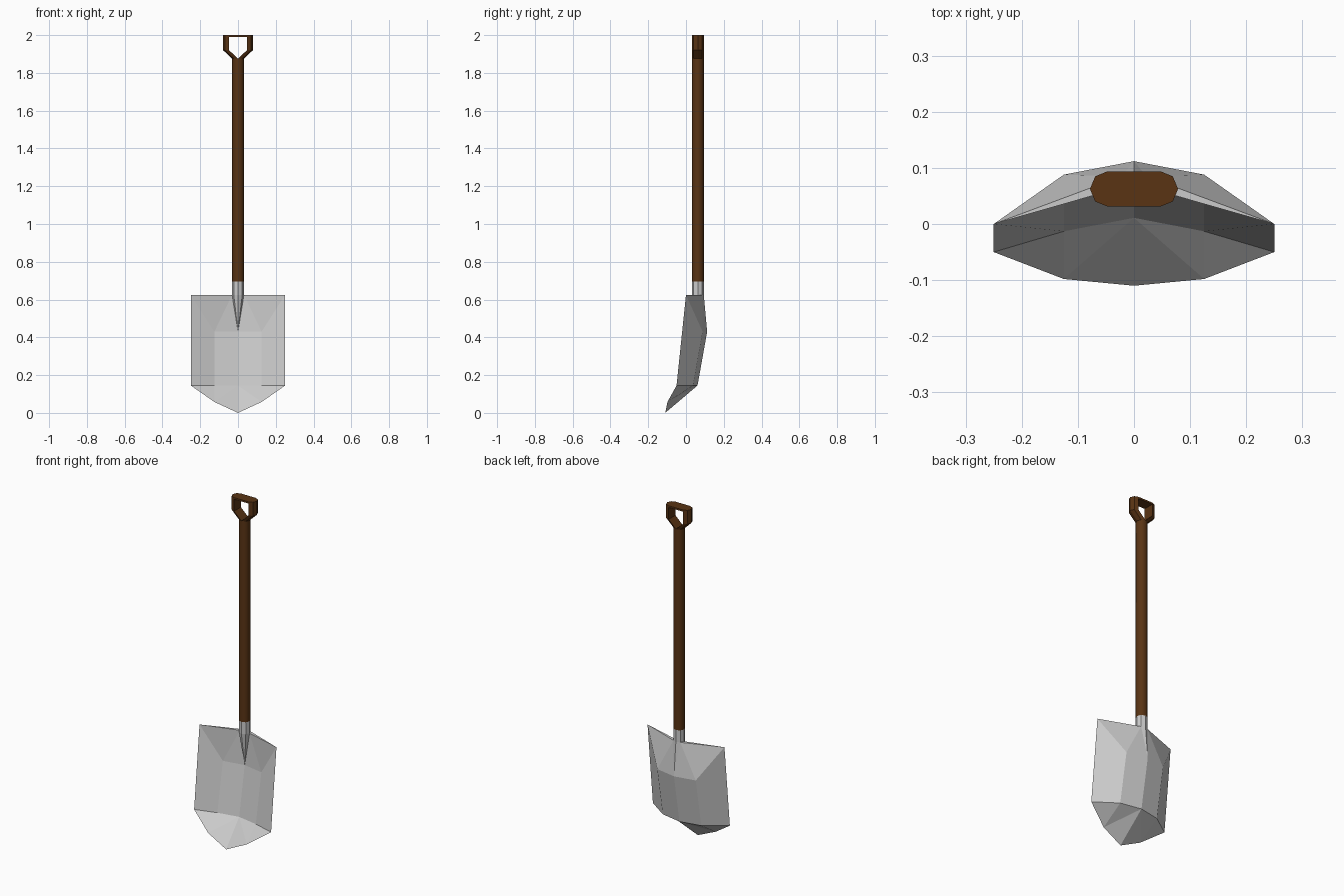
import bpy, bmesh, math
from mathutils import Vector

if "Cube" in bpy.data.objects:
    bpy.data.objects.remove(bpy.data.objects["Cube"])

CY, R = 0.0625, 0.0315   # shaft axis and radius


def ring(i, z, dx=0.0):
    """Point i of the octagonal section, half circle on the +x side (0 = back, 4 = front)."""
    a = math.radians(90 - 45 * i)
    return (R * math.cos(a) + dx, CY + R * math.sin(a), z)


def mirrored_object(name, polys, mat=None, smooth=None):
    """Build half a part from polygons and mirror it across x = 0."""
    bm = bmesh.new()
    for s in (1, -1):
        for p in polys:
            bm.faces.new([bm.verts.new((s * x, y, z)) for x, y, z in p])
    bmesh.ops.remove_doubles(bm, verts=bm.verts, dist=1e-4)
    bmesh.ops.recalc_face_normals(bm, faces=bm.faces)
    me = bpy.data.meshes.new(name)
    bm.to_mesh(me)
    bm.free()
    ob = bpy.data.objects.new(name, me)
    bpy.context.collection.objects.link(ob)
    if mat:
        me.materials.append(mat)
    if smooth:
        bpy.ops.object.select_all(action='DESELECT')
        ob.select_set(True)
        bpy.context.view_layer.objects.active = ob
        bpy.ops.object.shade_smooth_by_angle(angle=math.radians(smooth))
    return ob


def strip(z0, z1, dx0=0.0, dx1=0.0):
    """Outer wall of the half octagon between two levels."""
    return [[ring(i, z0, dx0), ring(i + 1, z0, dx0), ring(i + 1, z1, dx1), ring(i, z1, dx1)]
            for i in range(4)]


wood = bpy.data.materials.new("wood")
wood.diffuse_color = (0.10, 0.034, 0.007, 1)
wood.use_nodes = True
wood.node_tree.nodes["Principled BSDF"].inputs["Base Color"].default_value = wood.diffuse_color

# Blade: a wedge-sectioned scoop with a sharp rim, blended into the socket
ZT, ZM, ZL, ZS = 0.625, 0.43, 0.145, 0.695
corner, side = (0.25, 0, ZT), (0.25, -0.05, ZL)
rim, tip = (0.125, -0.098, 0.058), (0, -0.11, 0)
r = [ring(i, ZT) for i in range(5)]
polys = [[corner, r[2], r[1]]]                      # sloping top edge
for off, joints in ((0.0, (1, 0)), (-0.05, (2, 3, 4))):   # back skin, front skin
    a, b = (0.125, 0.088 + off, ZM), (0, 0.112 + off, ZM)
    c, d = (0.125, 0.037 + off, ZL), (0, 0.061 + off, ZL)
    j = r[joints[0]]
    polys += [[corner, side, c, a], [a, c, d, b], [corner, a, j], [a, b, j],
              [side, c, rim], [c, d, rim], [d, tip, rim]]
    polys += [[b, r[m], r[n]] for m, n in zip(joints, joints[1:])]
# Socket
polys += strip(ZT, ZS) + [[ring(i, ZS) for i in range(5)]]
mirrored_object("blade", polys)

# Shaft
Z1 = 1.875
mirrored_object("shaft", strip(ZS, Z1) + [[ring(i, ZS) for i in range(5)]], wood, 50)

# Grip: the shaft splits into two arms joined by a crossbar
ZB, ZI, ZE, DX = 1.92, 1.99, 2.0, 0.047
yb, yf = CY + R, CY - R
grip = strip(Z1, ZB, 0, DX) + strip(ZB, ZE, DX, DX)
grip += [[(0, yb, Z1), (0, yf, Z1), (DX, yf, ZB), (DX, yb, ZB)],      # inner slope
         [(DX, yb, ZB), (DX, yf, ZB), (DX, yf, ZI), (DX, yb, ZI)],    # inner wall
         [(0, yb, ZI), (0, yf, ZI), (DX, yf, ZI), (DX, yb, ZI)]]      # under the bar
grip += [[(0, y, ZI), (DX, y, ZI), (DX, y, ZE), (0, y, ZE)] for y in (yb, yf)]
grip += [[(0, yb, ZE)] + [ring(i, ZE, DX) for i in range(5)] + [(0, yf, ZE)]]
mirrored_object("grip", grip, wood)
